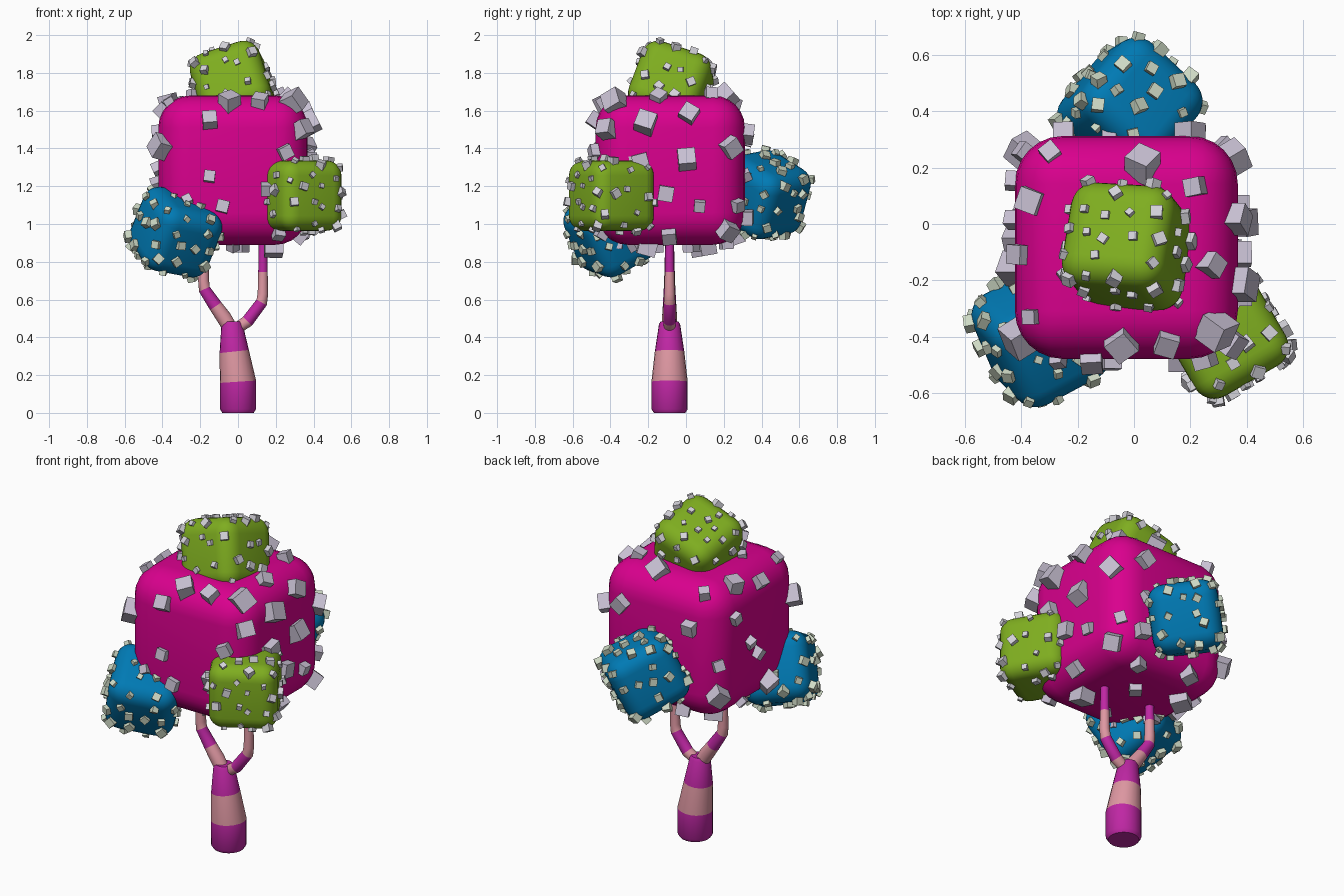
import bpy, bmesh, math, random
from mathutils import Vector, Matrix

if "Cube" in bpy.data.objects:
    bpy.data.objects.remove(bpy.data.objects["Cube"])

random.seed(7)


def material(name, rgb):
    m = bpy.data.materials.new(name)
    m.diffuse_color = (*rgb, 1)
    m.use_nodes = True
    m.node_tree.nodes["Principled BSDF"].inputs["Base Color"].default_value = m.diffuse_color
    return m


MAGENTA = material("crown magenta", (0.70, 0.0, 0.27))
GREEN = material("leaf green", (0.21, 0.42, 0.014))
BLUE = material("leaf blue", (0.0, 0.195, 0.46))
PURPLE = material("bark purple", (0.52, 0.02, 0.37))
PINK = material("bark pink", (0.73, 0.31, 0.36))
LILAC = material("lilac grey", (0.58, 0.53, 0.65))
PALE = material("pale grey", (0.66, 0.65, 0.70))
SAGE = material("sage grey", (0.62, 0.70, 0.56))


def finish(bm, name, mats):
    bmesh.ops.recalc_face_normals(bm, faces=bm.faces[:])
    me = bpy.data.meshes.new(name)
    bm.to_mesh(me)
    bm.free()
    ob = bpy.data.objects.new(name, me)
    for m in mats:
        me.materials.append(m)
    bpy.context.collection.objects.link(ob)
    return ob


# Striped bark: rings swept along a path in the XZ plane
TRUNK_Y = -0.087


def bark(name, path, first_colour, sides=20):
    """path: (x, z, radius, new_stripe_starts_here)"""
    bm = bmesh.new()
    pts = [Vector((x, TRUNK_Y, z)) for x, z, _, _ in path]
    rings, colour = [], first_colour
    for i, (p, row) in enumerate(zip(pts, path)):
        t = (pts[min(i + 1, len(pts) - 1)] - pts[max(i - 1, 0)]).normalized()
        side = Vector((t.z, 0, -t.x))
        rings.append([bm.verts.new(p + row[2] * (side * math.cos(a) + Vector((0, math.sin(a), 0))))
                      for a in (2 * math.pi * k / sides for k in range(sides))])
    for i in range(len(rings) - 1):
        if path[i][3]:
            colour = 1 - colour
        for k in range(sides):
            j = (k + 1) % sides
            f = bm.faces.new((rings[i][k], rings[i][j], rings[i + 1][j], rings[i + 1][k]))
            f.smooth, f.material_index = True, colour
    for ring, c in ((rings[0], first_colour), (rings[-1], colour)):
        f = bm.faces.new(ring)
        f.material_index = c
        for e in f.edges:
            e.smooth = False
    finish(bm, name, [PURPLE, PINK])


bark("trunk", [(0, 0, 0.083, 0), (0, 0.02, 0.096, 0), (0, 0.165, 0.096, 1),
               (-0.02, 0.325, 0.078, 1), (-0.032, 0.47, 0.056, 0), (-0.032, 0.485, 0.046, 0)], 0)
bark("left_branch", [(-0.03, 0.43, 0.038, 0), (-0.075, 0.505, 0.040, 0), (-0.118, 0.565, 0.036, 1),
                     (-0.178, 0.655, 0.031, 1), (-0.182, 0.70, 0.029, 0),
                     (-0.182, 0.80, 0.026, 1), (-0.182, 0.98, 0.022, 0)], 1)
bark("right_branch", [(-0.01, 0.445, 0.03, 0), (0.05, 0.485, 0.033, 1), (0.125, 0.585, 0.031, 1),
                      (0.132, 0.63, 0.028, 0), (0.132, 0.745, 0.025, 1), (0.132, 0.98, 0.021, 0)], 1)


# Foliage: rounded cubes, each with its own orientation
def frame(x_axis, z_axis):
    z = Vector(z_axis).normalized()
    x = Vector(x_axis)
    x = (x - z * x.dot(z)).normalized()
    return Matrix((x, z.cross(x), z)).transposed()


# name, centre, size, rounding, orientation, leaf colour, block colour, block count, block sizes
CHUNKS = [
    ("main_crown", (-0.027, -0.083, 1.285), 0.79, 0.17, Matrix.Identity(3),
     MAGENTA, LILAC, 58, (0.045, 0.10)),
    ("top_green", (-0.025, -0.08, 1.725), 0.385, 0.09, frame((0.96, -0.06, 0.30), (-0.27, 0.34, 0.90)),
     GREEN, PALE, 62, (0.024, 0.045)),
    ("side_green", (0.323, -0.395, 1.15), 0.372, 0.08, Matrix.Rotation(math.radians(30), 3, 'Z'),
     GREEN, PALE, 62, (0.024, 0.045)),
    ("left_blue", (-0.33, -0.397, 0.957), 0.38, 0.09, frame((0.88, 0.47, -0.165), (0.35, -0.35, 0.87)),
     BLUE, SAGE, 62, (0.026, 0.047)),
    ("back_blue", (-0.015, 0.41, 1.155), 0.38, 0.09, frame((-0.73, 0.68, 0.13), (0.575, 0.69, -0.43)),
     BLUE, SAGE, 62, (0.026, 0.047)),
]


def surface_point(h, r):
    """Random point and normal on a rounded cube of half size h."""
    p = Vector([random.uniform(-h, h) for _ in range(3)])
    p[random.randrange(3)] = random.choice((-h, h))
    core = Vector([max(r - h, min(h - r, c)) for c in p])
    n = (p - core).normalized()
    return core + n * r, n


def buried(p, own):
    for name, c, size, _, rot, *_ in CHUNKS:
        q = rot.transposed() @ (p - Vector(c))
        if name != own and max(map(abs, q)) < size / 2 - 0.02:
            return True
    return False


for name, centre, size, r, rot, leaf, block, count, (lo, hi) in CHUNKS:
    h = size / 2
    place = Matrix.Translation(centre) @ rot.to_4x4()
    bm = bmesh.new()
    bmesh.ops.create_cube(bm, size=size)
    bmesh.ops.bevel(bm, geom=bm.edges[:], offset=r, segments=6, profile=0.5, affect='EDGES')
    for f in bm.faces:
        f.smooth = True
    bm.transform(place)
    finish(bm, name, [leaf])

    # Little flat-sided blocks spread evenly over the surface
    bm = bmesh.new()
    used = []
    for _ in range(count):
        p, n = max((surface_point(h, r) for _ in range(12)),
                   key=lambda s: min([(s[0] - u).length for u in used], default=1))
        used.append(p)
        if buried(place @ p, name):
            continue
        s = random.uniform(lo, hi)
        tilt = Matrix.Rotation(random.uniform(-0.5, 0.5), 4, 'X') @ \
            Matrix.Rotation(random.uniform(0, 2 * math.pi), 4, 'Z')
        m = Matrix.Translation(p + n * s * 0.1) @ n.to_track_quat('Z', 'Y').to_matrix().to_4x4() @ tilt
        bmesh.ops.create_cube(bm, size=s, matrix=place @ m)
    finish(bm, name + "_blocks", [block])
